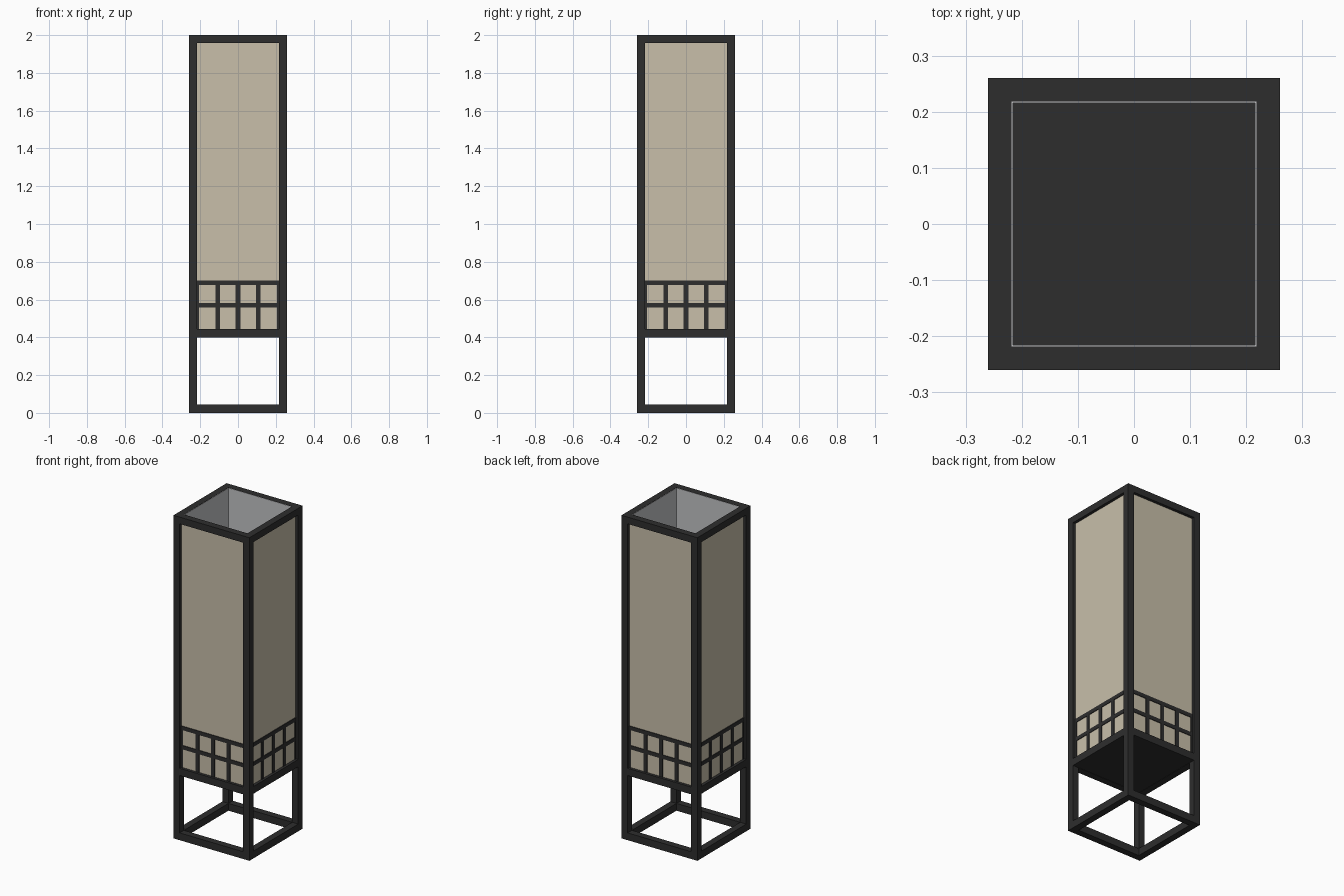
import bpy
import bmesh
import math
from mathutils import Matrix, Vector

if "Cube" in bpy.data.objects:
    bpy.data.objects.remove(bpy.data.objects["Cube"])


def material(name, rgb):
    m = bpy.data.materials.new(name)
    m.diffuse_color = (*rgb, 1)
    m.use_nodes = True
    m.node_tree.nodes["Principled BSDF"].inputs["Base Color"].default_value = m.diffuse_color
    return m


DARK = material("charcoal wood", (0.027, 0.027, 0.027))
PAPER = material("beige paper", (0.58, 0.52, 0.40))
GREY = material("pale grey lining", (0.54, 0.545, 0.56))

H = 0.26       # half width of the frame
T = 0.042      # bar thickness
IN = H - T     # inner edge of the frame
FACE = 0.242   # outer surface of the paper


def boxes(name, mat, bounds, turns=(0,)):
    """One object of boxes (x0,x1,y0,y1,z0,z1), repeated by quarter turns."""
    bm = bmesh.new()
    for q in turns:
        rot = Matrix.Rotation(q * math.pi / 2, 4, 'Z')
        for x0, x1, y0, y1, z0, z1 in bounds:
            mid = Vector(((x0 + x1) / 2, (y0 + y1) / 2, (z0 + z1) / 2))
            size = Matrix.Diagonal((x1 - x0, y1 - y0, z1 - z0, 1))
            bmesh.ops.create_cube(bm, size=1, matrix=rot @ Matrix.Translation(mid) @ size)
    me = bpy.data.meshes.new(name)
    bm.to_mesh(me)
    bm.free()
    me.materials.append(mat)
    ob = bpy.data.objects.new(name, me)
    bpy.context.collection.objects.link(ob)
    return ob


SIDES = range(4)

# Corner posts
boxes("corner_posts", DARK, [(-H, -IN, -H, -IN, 0, 2)], SIDES)

# Bottom, middle and top rails
for label, z0, z1 in (("bottom", 0, 0.045), ("middle", 0.40, 0.445), ("top", 1.958, 2)):
    boxes(label + "_rails", DARK, [(-IN, IN, -H, -IN, z0, z1)], SIDES)

# Floor closing the underside of the shade
boxes("shade_floor", DARK, [(-IN, IN, -IN, IN, 0.402, 0.443)])

# Paper panels set back in the frame
boxes("paper_panels", PAPER, [(-IN, IN, -FACE, -IN, 0.445, 1.958)], SIDES)

# Grey lining inside the shade
boxes("inner_lining", GREY, [(-IN, IN, -IN, -IN + 0.002, 0.443, 1.999)], SIDES)

# Lattice across the lower part of each panel
front, back = -FACE - 0.004, -FACE + 0.01
lattice = [(x - 0.012, x + 0.012, front, back, 0.445, 0.70) for x in (-0.107, 0, 0.107)]
lattice += [(s - 0.006, s + 0.006, front, back, 0.445, 0.70) for s in (-0.212, 0.212)]
lattice += [(-IN, IN, front, back, z - 0.012, z + 0.012) for z in (0.571, 0.69)]
boxes("lattice_bars", DARK, lattice, SIDES)
